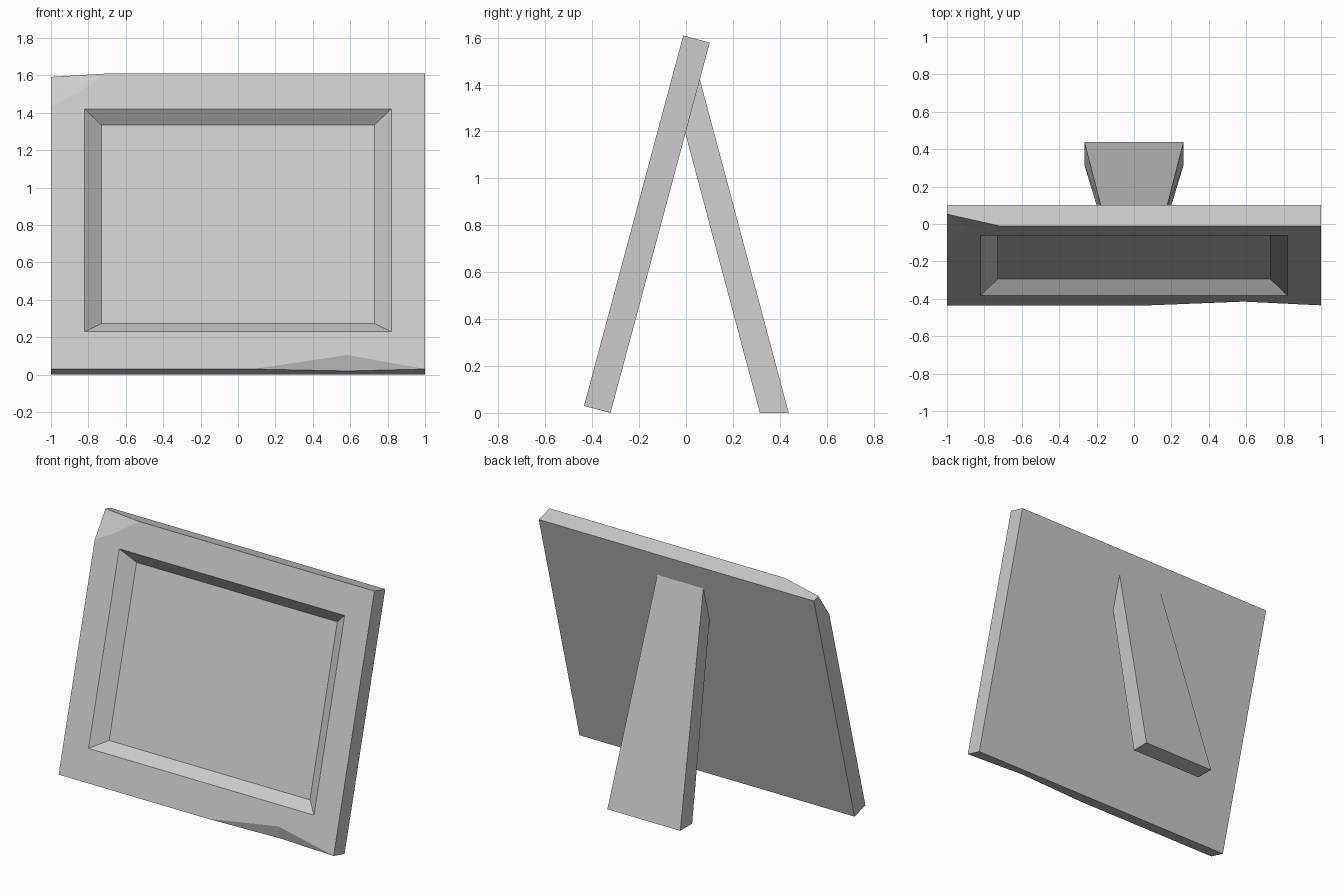
import bpy, bmesh
from math import radians

if "Cube" in bpy.data.objects:
    bpy.data.objects.remove(bpy.data.objects["Cube"])

grey = bpy.data.materials.new("plain grey")
grey.use_nodes = True
colour = (0.6, 0.6, 0.6, 1)
grey.diffuse_color = colour
grey.node_tree.nodes["Principled BSDF"].inputs["Base Color"].default_value = colour


def build(name, points, faces):
    """Make a flat-shaded solid from named points and faces spelled as point names."""
    bm = bmesh.new()
    verts = {key: bm.verts.new(co) for key, co in points.items()}
    for face in faces:
        bm.faces.new([verts[key] for key in face.split()])
    bmesh.ops.recalc_face_normals(bm, faces=bm.faces)
    mesh = bpy.data.meshes.new(name)
    bm.to_mesh(mesh)
    bm.free()
    mesh.materials.append(grey)
    obj = bpy.data.objects.new(name, mesh)
    bpy.context.collection.objects.link(obj)
    return obj


def rectangle(prefix, half_width, depth, low, high):
    """Four corners, named prefix + bl, br, tr, tl, on a plane of constant depth."""
    w = half_width
    return {prefix + "bl": (-w, depth, low), prefix + "br": (w, depth, low),
            prefix + "tr": (w, depth, high), prefix + "tl": (-w, depth, high)}


# Picture frame: upright slab with a bevelled recess and two chipped edges
height, thick = 1.635, 0.117
pts = rectangle("front_", 1, 0, 0, height)
del pts["front_tl"]
pts |= rectangle("back_", 1, thick, 0, height)
pts |= rectangle("rim_", 0.82, 0, 0.207, 1.439)
pts |= rectangle("floor_", 0.73, 0.072, 0.271, 1.37)
pts |= {
    # chipped top corner
    "chip_top": (-0.71, 0, height), "chip_mid": (-0.87, 0, 1.522),
    "chip_low": (-1, 0, 1.45), "chip_deep": (-1, 0.067, height),
    # nick along the bottom edge
    "nick_start": (0.08, 0, 0), "nick_peak": (0.585, 0, 0.078),
    "nick_deep": (0.585, 0.04, 0),
}
faces = [
    # front border
    "front_bl nick_start nick_peak front_br rim_br rim_bl",
    "front_br front_tr rim_tr rim_br",
    "front_tr chip_top chip_mid rim_tl rim_tr",
    "chip_mid chip_low front_bl rim_bl rim_tl",
    # recess floor
    "floor_bl floor_br floor_tr floor_tl",
    # chips
    "chip_top chip_deep chip_mid", "chip_mid chip_deep chip_low",
    "nick_start nick_deep nick_peak", "nick_peak nick_deep front_br",
    # outer edges and back
    "front_bl back_bl back_br front_br nick_deep nick_start",
    "chip_top front_tr back_tr back_tl chip_deep",
    "front_bl chip_low chip_deep back_tl back_bl",
    "front_br back_br back_tr front_tr",
    "back_bl back_tl back_tr back_br",
]
# recess walls
corners = ["bl", "br", "tr", "tl"]
for a, b in zip(corners, corners[1:] + corners[:1]):
    faces.append(f"rim_{a} rim_{b} floor_{b} floor_{a}")

frame = build("picture_frame", pts, faces)
frame.rotation_euler.x = radians(-15)
frame.location = (0, -0.435, 0.03)

# Rear leg: tapered prop, its top end flush against the back of the frame
leg = {}
for key, half, y, z in (("foot_front", 0.265, 0.315, 0), ("foot_back", 0.265, 0.438, 0),
                        ("top_back", 0.167, 0.057, 1.43), ("top_front", 0.168, -0.005, 1.2)):
    leg[key + "_l"] = (half, y, z)
    leg[key + "_r"] = (-half, y, z)
ring = ["foot_front", "foot_back", "top_back", "top_front"]
leg_faces = [" ".join(k + side for k in ring) for side in ("_l", "_r")]
for a, b in zip(ring, ring[1:] + ring[:1]):
    leg_faces.append(f"{a}_l {b}_l {b}_r {a}_r")
build("rear_leg", leg, leg_faces)
